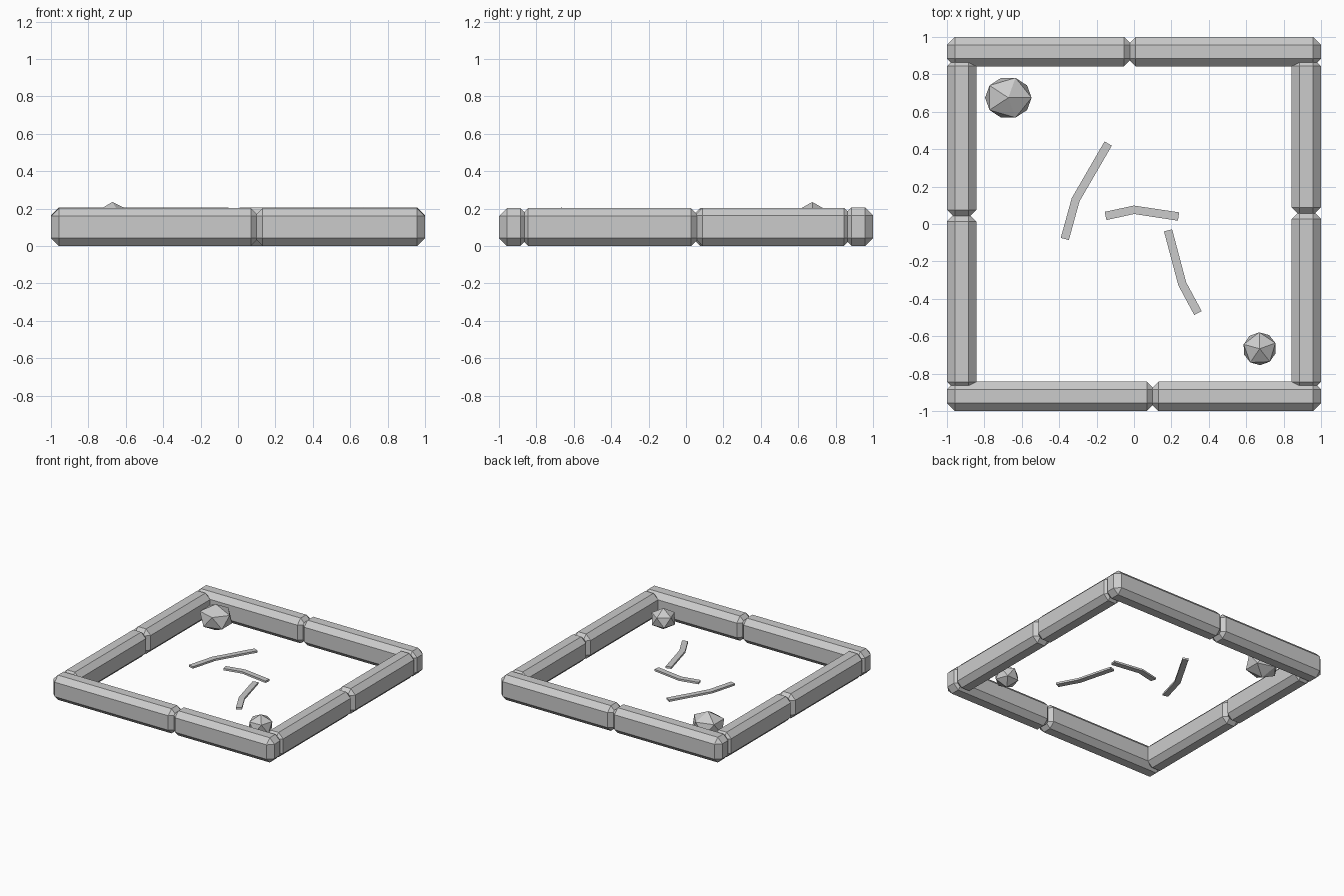
import bpy
import bmesh
from math import radians
from mathutils import Vector

cube = bpy.data.objects.get("Cube")
if cube:
    bpy.data.objects.remove(cube, do_unlink=True)

stone = bpy.data.materials.new("stone_grey")
stone.use_nodes = True
GREY = (0.6, 0.6, 0.6, 1)
stone.diffuse_color = GREY
stone.node_tree.nodes["Principled BSDF"].inputs["Base Color"].default_value = GREY


def finish(bm, name):
    bmesh.ops.recalc_face_normals(bm, faces=bm.faces)
    mesh = bpy.data.meshes.new(name)
    bm.to_mesh(mesh)
    bm.free()
    mesh.materials.append(stone)
    obj = bpy.data.objects.new(name, mesh)
    bpy.context.collection.objects.link(obj)
    return obj


def block(name, x0, x1, y0, y1, top):
    """Chamfered kerb stone between the given limits."""
    bm = bmesh.new()
    bmesh.ops.create_cube(bm, size=1)
    bmesh.ops.scale(bm, vec=(x1 - x0, y1 - y0, top), verts=bm.verts)
    bmesh.ops.translate(bm, vec=((x0 + x1) / 2, (y0 + y1) / 2, top / 2), verts=bm.verts)
    bmesh.ops.bevel(bm, geom=bm.edges[:], offset=0.042, offset_type='OFFSET',
                    segments=1, affect='EDGES')
    finish(bm, name)


def rock(name, location, scale, turn):
    bm = bmesh.new()
    bmesh.ops.create_icosphere(bm, subdivisions=1, radius=1)
    obj = finish(bm, name)
    obj.location, obj.scale = location, scale
    obj.rotation_euler.z = radians(turn)


def strip(name, points, width=0.045, low=0.084, high=0.1):
    """Thin flat bar following a bent path, mitred at the bends."""
    pts = [Vector(p) for p in points]
    bm = bmesh.new()
    rings = []
    for i, p in enumerate(pts):
        before = (p - pts[max(i - 1, 0)])
        after = (pts[min(i + 1, len(pts) - 1)] - p)
        along = (before.normalized() + after.normalized()).normalized()
        side = Vector((-along.y, along.x)) * width / 2
        a, b = p + side, p - side
        rings.append([bm.verts.new((q.x, q.y, z))
                      for q, z in ((a, low), (b, low), (b, high), (a, high))])
    for r, s in zip(rings, rings[1:]):
        for k in range(4):
            n = (k + 1) % 4
            bm.faces.new((r[k], r[n], s[n], s[k]))
    bm.faces.new(rings[0])
    bm.faces.new(rings[-1])
    finish(bm, name)


# Kerb frame: two overlapping stones per side
WIDE, LAP, END = 0.157, 0.011, 0.886
for name, y0, joint, top in (("front", -1, 0.1, 0.202), ("back", 1 - WIDE, -0.022, 0.206)):
    block(name + "_kerb_right", -1, joint + LAP, y0, y0 + WIDE, top)
    block(name + "_kerb_left", joint - LAP, 1, y0, y0 + WIDE, top)
for name, x0, joint in (("right", -1, 0.045), ("left", 1 - WIDE, 0.058)):
    block(name + "_kerb_front", x0, x0 + WIDE, -END, joint + LAP, 0.202)
    block(name + "_kerb_back", x0, x0 + WIDE, joint - LAP, END, 0.204)

# Loose rocks in opposite corners
rock("large_rock", (-0.672, 0.675, 0.128), (0.139, 0.125, 0.107), 0)
rock("small_rock", (0.672, -0.667, 0.12), (0.1, 0.098, 0.086), 20)

# Bent ground cracks
strip("crack_long", [(-0.37, -0.08), (-0.312, 0.13), (-0.138, 0.43)])
strip("crack_middle", [(-0.152, 0.043), (0, 0.076), (0.238, 0.04)])
strip("crack_front", [(0.182, -0.034), (0.258, -0.32), (0.342, -0.476)])
